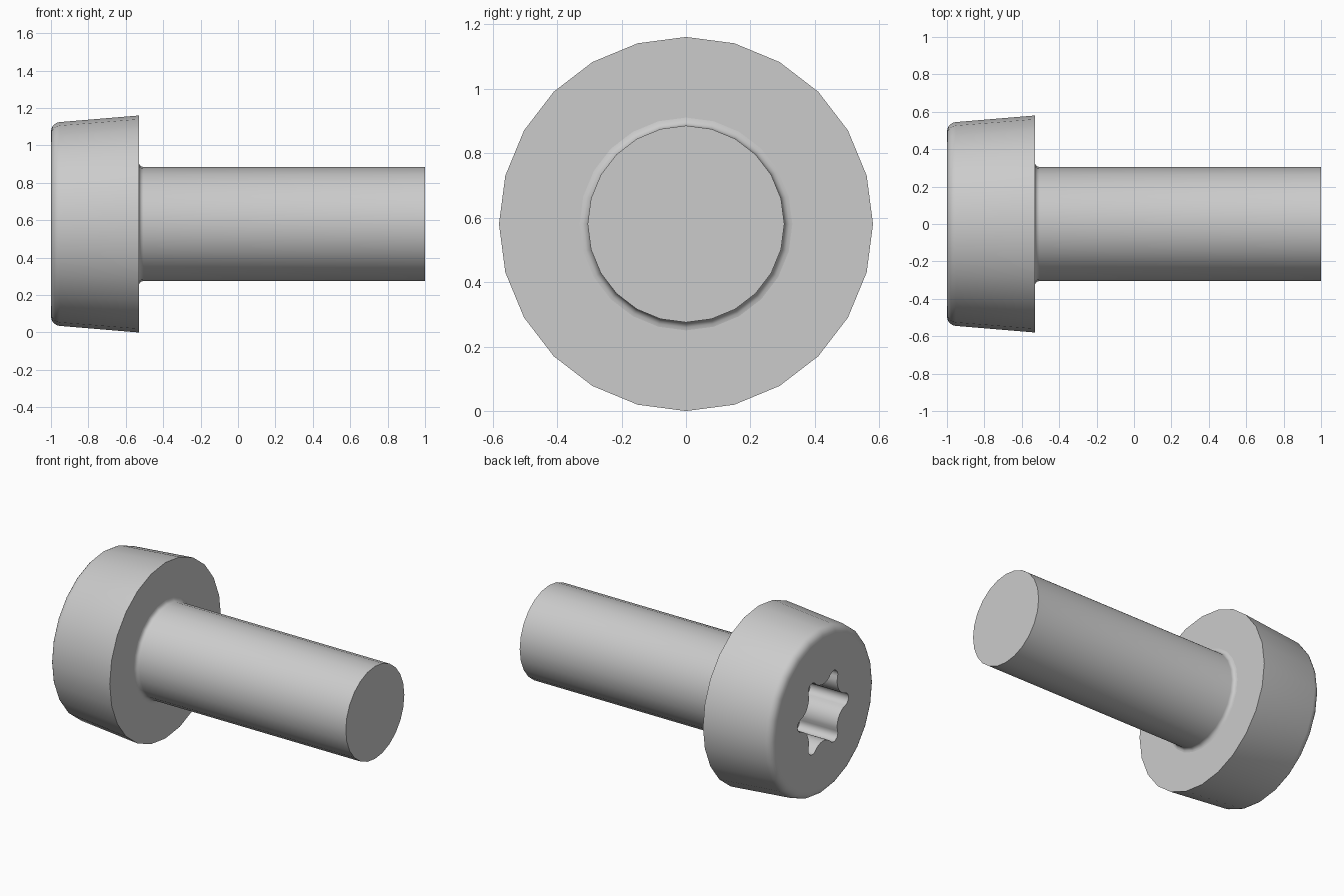
import bpy, bmesh
from math import sin, cos, radians, pi

cube = bpy.data.objects.get("Cube")
if cube:
    bpy.data.objects.remove(cube)

SIDES = 24
AXIS_Z = 0.58          # height of the bolt's axis
RECESS_DEPTH = 0.28

steel = bpy.data.materials.new("steel_grey")
steel.use_nodes = True
grey = (0.6, 0.6, 0.6, 1)
steel.diffuse_color = grey
steel.node_tree.nodes["Principled BSDF"].inputs["Base Color"].default_value = grey


def arc(cx, cr, radius, start, end, steps):
    """Points on an arc, angles in degrees."""
    angles = [radians(start + (end - start) * i / steps) for i in range(steps + 1)]
    return [(cx + radius * cos(a), cr + radius * sin(a)) for a in angles]


def ring(bm, x, points):
    """Closed loop of vertices in the plane at x."""
    verts = [bm.verts.new((x, y, AXIS_Z + z)) for y, z in points]
    edges = [bm.edges.new((v, verts[i - 1])) for i, v in enumerate(verts)]
    return verts, edges


def circle(r):
    return [(r * sin(2 * pi * i / SIDES), r * cos(2 * pi * i / SIDES)) for i in range(SIDES)]


def skin(bm, a, b):
    """Quads between two loops of equal length."""
    for i in range(len(a)):
        bm.faces.new((a[i - 1], a[i], b[i], b[i - 1]))


def lobed_outline():
    """Six narrow lobes joined by broad inward ribs."""
    pts = []
    for k in range(6):
        t = 60 * k
        a = radians(t)
        pts += arc(0.222 * cos(a), 0.222 * sin(a), 0.043, t - 75.8, t + 75.8, 8)
        a = radians(t + 30)
        pts += arc(0.300 * cos(a), 0.300 * sin(a), 0.113, t + 255.8, t + 164.2, 8)[1:-1]
    return pts


bm = bmesh.new()

# Turned body: rounded head rim, tapered side, flat underside, fillet, shank
profile = arc(-0.948, 0.493, 0.052, 180, 95, 5)
profile += [(-0.53, 0.58)]
underside = len(profile)
profile += arc(-0.505, 0.33, 0.025, 180, 270, 4)
profile += [(1.0, 0.305)]
loops = [ring(bm, x, circle(r)) for x, r in profile]
for (a, _), (b, _) in zip(loops, loops[1:]):
    skin(bm, a, b)
bm.faces.new(loops[-1][0])

# Drive recess: walls and floor
outline = lobed_outline()
mouth, mouth_edges = ring(bm, -1.0, outline)
floor, floor_edges = ring(bm, -1.0 + RECESS_DEPTH, outline)
skin(bm, mouth, floor)
bm.faces.new(floor)

# Flat head face around the recess
bmesh.ops.triangle_fill(bm, use_beauty=True, edges=loops[0][1] + mouth_edges)
bmesh.ops.recalc_face_normals(bm, faces=bm.faces[:])

# Crisp borders where flat faces meet the rounded parts
for e in loops[0][1] + loops[underside][1] + mouth_edges + floor_edges:
    e.smooth = False

mesh = bpy.data.meshes.new("bolt")
bm.to_mesh(mesh)
bm.free()
mesh.materials.append(steel)
bolt = bpy.data.objects.new("bolt", mesh)
bpy.context.collection.objects.link(bolt)

bpy.ops.object.select_all(action='DESELECT')
bolt.select_set(True)
bpy.context.view_layer.objects.active = bolt
bpy.ops.object.shade_smooth_by_angle(angle=radians(30))
